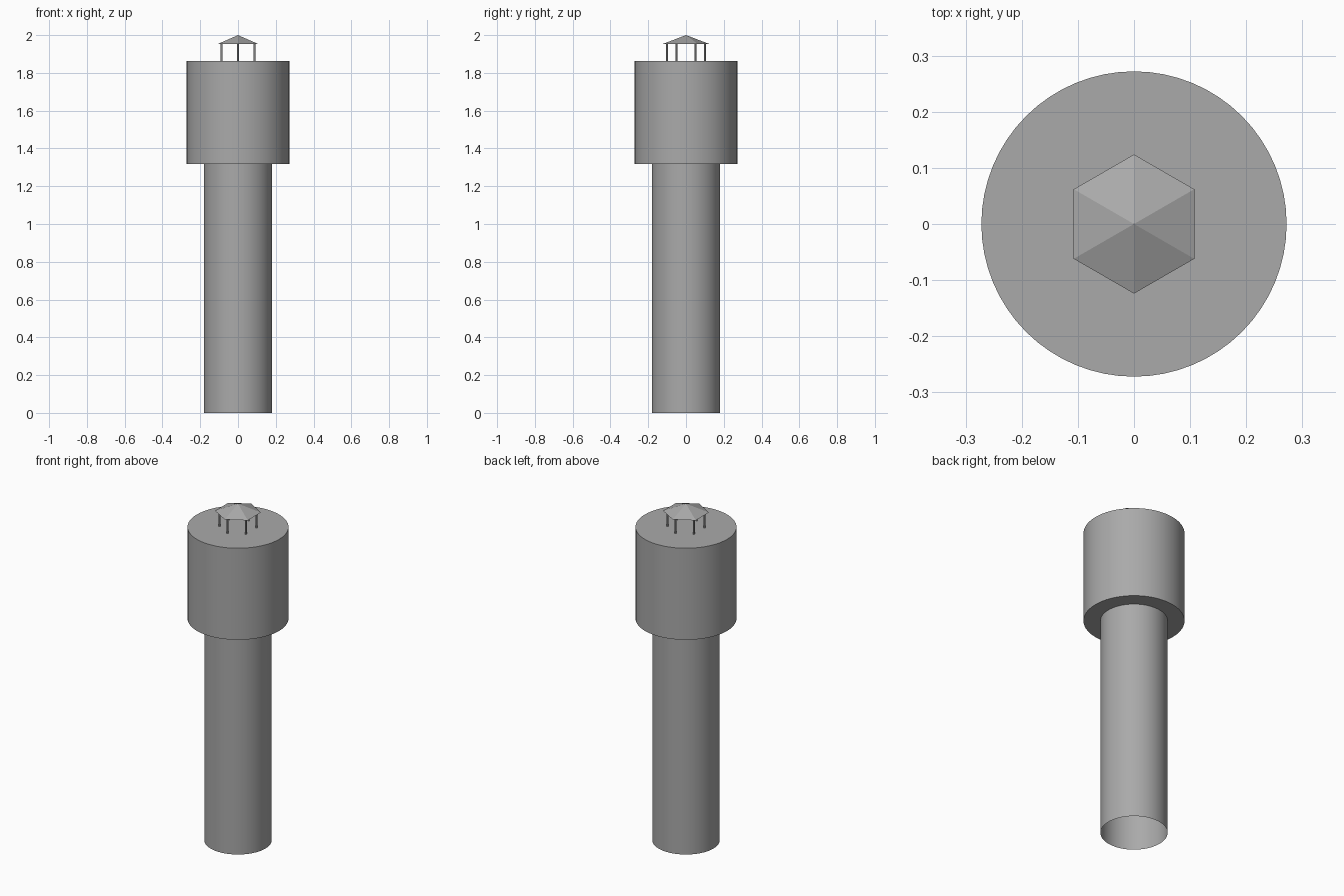
import bpy, bmesh, math
from mathutils import Matrix

if "Cube" in bpy.data.objects:
    bpy.data.objects.remove(bpy.data.objects["Cube"])

grey = bpy.data.materials.new("plain grey")
grey.diffuse_color = (0.4, 0.4, 0.4, 1)
grey.use_nodes = True
grey.node_tree.nodes["Principled BSDF"].inputs["Base Color"].default_value = grey.diffuse_color


def cone(name, r1, r2, z0, z1, sides, x=0, y=0, turn=0, smooth=True, open_ends=False):
    """Upright cylinder or cone between two heights."""
    bm = bmesh.new()
    m = Matrix.Translation((x, y, (z0 + z1) / 2)) @ Matrix.Rotation(turn, 4, 'Z')
    bmesh.ops.create_cone(bm, cap_ends=not open_ends, segments=sides,
                          radius1=r1, radius2=r2, depth=z1 - z0, matrix=m)
    bmesh.ops.remove_doubles(bm, verts=bm.verts, dist=1e-5)
    me = bpy.data.meshes.new(name)
    bm.to_mesh(me)
    bm.free()
    me.materials.append(grey)
    ob = bpy.data.objects.new(name, me)
    bpy.context.collection.objects.link(ob)
    if smooth:
        bpy.ops.object.select_all(action='DESELECT')
        ob.select_set(True)
        bpy.context.view_layer.objects.active = ob
        bpy.ops.object.shade_smooth_by_angle(angle=math.radians(30))
    return ob


# Hollow shaft, open at the bottom
cone("tower_shaft", 0.181, 0.181, 0, 1.318, 64, open_ends=True)

# Wide tank on top
cone("tank", 0.272, 0.272, 1.318, 1.862, 64)

# Six thin posts in a ring
for i in range(6):
    a = math.radians(90 + 60 * i)
    cone(f"roof_post_{i + 1}", 0.005, 0.005, 1.862, 1.958, 12,
         x=0.1 * math.cos(a), y=0.1 * math.sin(a))

# Low hexagonal roof, corners on the y axis
cone("hex_roof", 0.124, 0, 1.953, 2.0, 6, smooth=False)
roof = bpy.data.objects["hex_roof"]
# Turn the roof if its corners did not land on the y axis
if max(v.co.y for v in roof.data.vertices) < 0.12:
    roof.data.transform(Matrix.Rotation(math.radians(30), 4, 'Z'))
